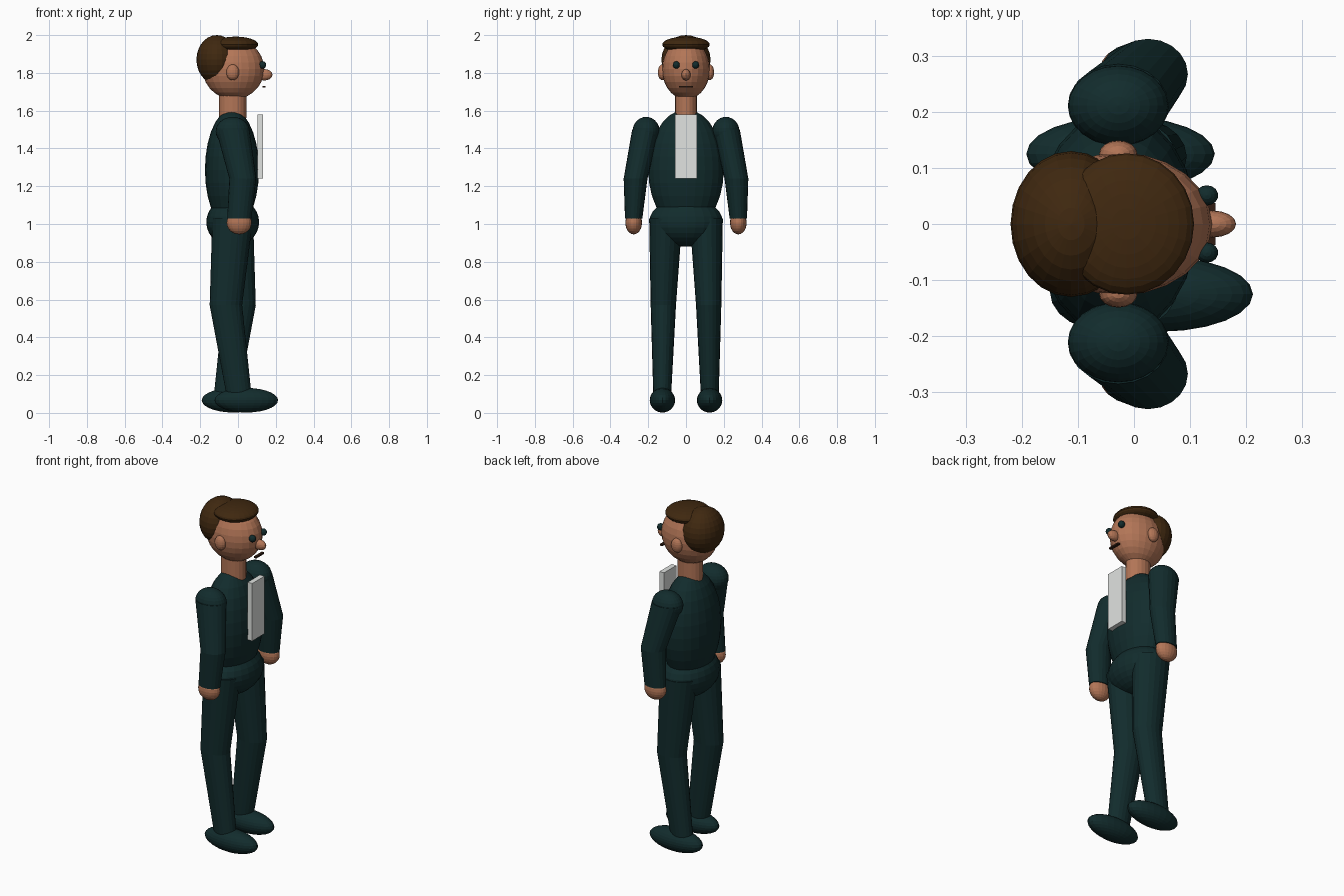
import bpy, bmesh, math
from mathutils import Matrix, Vector

cube = bpy.data.objects.get("Cube")
if cube:
    bpy.data.objects.remove(cube, do_unlink=True)


def material(name, rgb):
    m = bpy.data.materials.new(name)
    m.use_nodes = True
    col = (*rgb, 1)
    m.diffuse_color = col
    m.node_tree.nodes["Principled BSDF"].inputs["Base Color"].default_value = col
    return m


SUIT = material("dark teal cloth", (0.006, 0.025, 0.026))
SKIN = material("tan skin", (0.45, 0.18, 0.095))
HAIR = material("dark brown hair", (0.05, 0.021, 0.005))
SHIRT = material("white shirt", (0.75, 0.77, 0.75))
MOUTH = material("dark mouth", (0.03, 0.012, 0.006))


def finish(name, bm, mat):
    bmesh.ops.recalc_face_normals(bm, faces=bm.faces)
    me = bpy.data.meshes.new(name)
    bm.to_mesh(me)
    bm.free()
    me.materials.append(mat)
    ob = bpy.data.objects.new(name, me)
    bpy.context.collection.objects.link(ob)
    return ob


def placed(centre, size):
    return Matrix.Translation(centre) @ Matrix.Diagonal((*size, 1))


def ellipsoid(name, mat, centre, radii, segs=24, rings=14):
    bm = bmesh.new()
    bmesh.ops.create_uvsphere(bm, u_segments=segs, v_segments=rings, radius=1,
                              matrix=placed(centre, radii))
    return finish(name, bm, mat)


def box(name, mat, centre, size):
    bm = bmesh.new()
    bmesh.ops.create_cube(bm, size=1, matrix=placed(centre, size))
    return finish(name, bm, mat)


def limb(name, mat, stations, sides=20):
    """Tube through (x, y, z, depth radius, width radius) stations."""
    bm = bmesh.new()
    rings = []
    for x, y, z, rx, ry in stations:
        angles = [2 * math.pi * i / sides for i in range(sides)]
        rings.append([bm.verts.new(Vector((x + rx * math.cos(a), y + ry * math.sin(a), z)))
                      for a in angles])
    for a, b in zip(rings, rings[1:]):
        for i in range(sides):
            j = (i + 1) % sides
            bm.faces.new((a[i], a[j], b[j], b[i]))
    bm.faces.new(rings[0])
    bm.faces.new(rings[-1])
    return finish(name, bm, mat)


MID = -0.028  # depth of the body's centre line

# Trunk
ellipsoid("torso", SUIT, (MID - 0.004, 0, 1.287), (0.143, 0.2, 0.32))
ellipsoid("hips", SUIT, (MID, 0, 1.01), (0.14, 0.195, 0.13))
box("shirt_front", SHIRT, (0.118, 0, 1.41), (0.03, 0.114, 0.34))

# Head and hair
limb("neck", SKIN, [(MID, 0, z, 0.072, 0.058) for z in (1.56, 1.7)])
ellipsoid("head", SKIN, (MID + 0.004, 0, 1.82), (0.163, 0.127, 0.16))
ellipsoid("hair_back", HAIR, (-0.112, 0, 1.87), (0.108, 0.13, 0.13))
ellipsoid("hair_top", HAIR, (-0.013, 0, 1.95), (0.12, 0.126, 0.042))
ellipsoid("nose", SKIN, (0.14, 0, 1.79), (0.042, 0.024, 0.03), 16, 10)
box("mouth", MOUTH, (0.137, 0, 1.727), (0.016, 0.074, 0.009))

# Paired parts; the figure faces +x, so its left is +y
for side, s in (("left", 1), ("right", -1)):
    ellipsoid(side + "_eye", SUIT, (0.13, s * 0.051, 1.842), (0.02, 0.018, 0.02), 14, 8)
    ellipsoid(side + "_ear", SKIN, (MID, s * 0.125, 1.803), (0.034, 0.024, 0.042), 16, 10)

    # Arm
    ellipsoid(side + "_shoulder", SUIT, (MID, s * 0.211, 1.49), (0.09, 0.072, 0.077))
    limb(side + "_sleeve", SUIT, [
        (MID, s * 0.213, 1.5, 0.089, 0.072),
        (0.025, s * 0.267, 1.24, 0.071, 0.063),
        (0.007, s * 0.277, 1.03, 0.064, 0.046)])
    ellipsoid(side + "_hand", SKIN, (0.006, s * 0.277, 1.007), (0.066, 0.044, 0.062), 20, 12)

    # Leg, with the two legs bent opposite ways
    ankle = MID - s * 0.034
    limb(side + "_trouser_leg", SUIT, [
        (MID, s * 0.107, 1.03, 0.108, 0.088),
        (MID + s * 0.036, s * 0.12, 0.57, 0.086, 0.067),
        (ankle, s * 0.126, 0.09, 0.066, 0.047)])
    ellipsoid(side + "_shoe", SUIT, (ankle + 0.038, s * 0.125, 0.067), (0.168, 0.067, 0.065))
